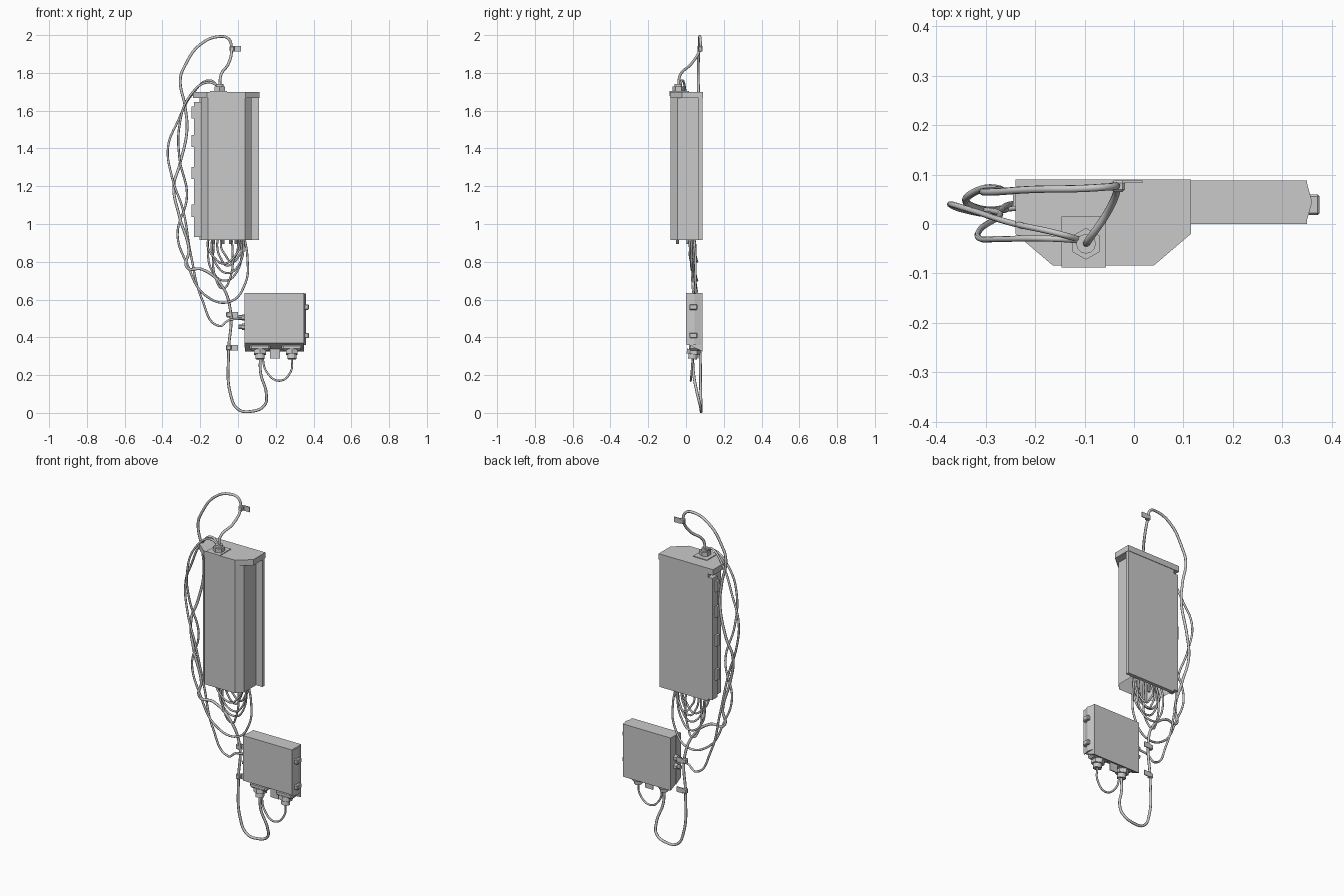
import bpy
import bmesh
import math
from mathutils import Vector

default = bpy.data.objects.get("Cube")
if default:
    bpy.data.objects.remove(default, do_unlink=True)


def material(name, value):
    mat = bpy.data.materials.new(name)
    mat.use_nodes = True
    colour = (value, value, value, 1)
    mat.diffuse_color = colour
    mat.node_tree.nodes["Principled BSDF"].inputs["Base Color"].default_value = colour
    return mat


light_grey = material("light grey", 0.59)


def finish(name, bm):
    bmesh.ops.recalc_face_normals(bm, faces=bm.faces)
    mesh = bpy.data.meshes.new(name)
    bm.to_mesh(mesh)
    bm.free()
    mesh.materials.append(light_grey)
    obj = bpy.data.objects.new(name, mesh)
    bpy.context.collection.objects.link(obj)


def box(name, x, y, z, bevel=0):
    """Box from (low, high) ranges on each axis."""
    bm = bmesh.new()
    bmesh.ops.create_cube(bm, size=1)
    for v in bm.verts:
        for axis, (low, high) in enumerate((x, y, z)):
            v.co[axis] = high if v.co[axis] > 0 else low
    if bevel:
        bmesh.ops.bevel(bm, geom=bm.edges[:], offset=bevel, segments=1, affect="EDGES")
    finish(name, bm)


def prism(name, outline, low, high, axis="z", open_bottom=False):
    """Extrude an outline along z (points are x, y) or x (points are y, z)."""
    bm = bmesh.new()
    place = (lambda a, b, c: (a, b, c)) if axis == "z" else (lambda a, b, c: (c, a, b))
    bottom = [bm.verts.new(place(a, b, low)) for a, b in outline]
    top = [bm.verts.new(place(a, b, high)) for a, b in outline]
    bm.faces.new(top)
    if not open_bottom:
        bm.faces.new(bottom)
    count = len(outline)
    for i in range(count):
        j = (i + 1) % count
        bm.faces.new((bottom[i], bottom[j], top[j], top[i]))
    finish(name, bm)


def mirrored(half, centre):
    """Complete a symmetric outline from its right half."""
    return ([(centre + x, y) for x, y in half]
            + [(centre - x, y) for x, y in reversed(half)])


def gland(name, start, direction, steps):
    """Stack of hexagonal nuts and collars; each step is radius, length, sides."""
    bm = bmesh.new()
    aim = Vector(direction).normalized()
    turn = aim.to_track_quat("Z", "Y").to_matrix().to_4x4()
    position = Vector(start)
    for radius, length, sides in steps:
        made = bmesh.ops.create_cone(bm, cap_ends=True, segments=sides,
                                     radius1=radius, radius2=radius, depth=length)
        bmesh.ops.transform(bm, matrix=turn, verts=made["verts"])
        bmesh.ops.translate(bm, vec=position + aim * length / 2, verts=made["verts"])
        position = position + aim * length
    finish(name, bm)


def cable(name, points, radius):
    """Smooth tube through points given in hundredths."""
    curve = bpy.data.curves.new(name, "CURVE")
    curve.dimensions = "3D"
    curve.bevel_depth = radius
    curve.bevel_resolution = 2
    curve.resolution_u = 8
    curve.use_fill_caps = True
    spline = curve.splines.new("BEZIER")
    spline.bezier_points.add(len(points) - 1)
    for knot, point in zip(spline.bezier_points, points):
        knot.co = Vector(point) / 100
        knot.handle_left_type = knot.handle_right_type = "AUTO"
    curve.materials.append(light_grey)
    obj = bpy.data.objects.new(name, curve)
    bpy.context.collection.objects.link(obj)
    bpy.ops.object.select_all(action="DESELECT")
    obj.select_set(True)
    bpy.context.view_layer.objects.active = obj
    bpy.ops.object.convert(target="MESH")
    bpy.ops.object.shade_smooth_by_angle(angle=math.radians(50))


# Tall cabinet: open-bottomed cover, back plate and overhanging cap
centre = -0.062
cover = mirrored([(0.133, 0.067), (0.133, -0.045), (0.098, -0.081)], centre)
prism("cabinet_cover", cover, 0.916, 1.67, open_bottom=True)
box("cabinet_back_plate", (-0.205, 0.112), (0.067, 0.087), (0.916, 1.67))
cap = mirrored([(0.177, 0.09), (0.177, -0.02), (0.102, -0.084)], centre)
prism("cabinet_cap", cap, 1.666, 1.7)

# Cable fitting on the cap
box("cap_bracket_top", (-0.147, -0.057), (-0.088, 0.015), (1.699, 1.704))
box("cap_bracket_lip", (-0.147, -0.057), (-0.088, -0.083), (1.677, 1.704))
gland("cap_gland", (-0.097, -0.04, 1.703), (0, 0, 1),
      [(0.032, 0.024, 6), (0.02, 0.014, 12)])

# Side rail flush with the back, carrying latches
box("side_rail", (-0.232, -0.195), (0.04, 0.087), (0.93, 1.645))
for z in (1.07, 1.27, 1.44, 1.59):
    box("side_latch", (-0.245, -0.215), (0.035, 0.062), (z - 0.032, z + 0.032))

# Sockets beneath the cabinet
for x, y in ((-0.04, -0.045), (-0.13, 0.01), (-0.08, 0.03), (-0.01, 0.02), (0.02, 0.04)):
    gland("cabinet_socket", (x, y, 0.94), (0, 0, -1), [(0.008, 0.045, 8)])

# Junction box: base, lid with sloping underside and pointed side rim
side = [(0.045, 0.635), (0.088, 0.635), (0.088, 0.325), (0.045, 0.345)]
prism("junction_base", side, 0.038, 0.35, axis="x")
lid = [(0, 0.635), (0.045, 0.635), (0.045, 0.345), (0, 0.37)]
prism("junction_lid", lid, 0.034, 0.35, axis="x")
prism("junction_side_rim", [(0.348, 0.002), (0.36, 0.045), (0.348, 0.088)], 0.36, 0.633)
for z in (0.41, 0.56):
    box("junction_latch", (0.35, 0.375), (0.018, 0.06), (z - 0.014, z + 0.014), 0.004)
box("junction_tab", (0.17, 0.222), (0.06, 0.066), (0.287, 0.35))

# Glands below and beside the junction box
for x in (0.117, 0.285):
    box("gland_block", (x - 0.055, x + 0.055), (0.015, 0.075), (0.33, 0.365), 0.01)
    gland("bottom_gland", (x, 0.042, 0.335), (0, -0.15, -1),
          [(0.036, 0.025, 6), (0.024, 0.025, 12)])
for z in (0.455, 0.505):
    gland("side_gland", (0.04, 0.045, z), (-1, 0, 0), [(0.017, 0.02, 6), (0.012, 0.018, 8)])

# Wall clips holding the long cable
for x, z in ((-0.013, 1.927), (-0.03, 0.52), (-0.03, 0.345)):
    box("wall_clip_tab", (x - 0.01, x + 0.03), (0.083, 0.088), (z - 0.015, z + 0.015))
    box("wall_clip_saddle", (x - 0.033, x - 0.005), (0.065, 0.088), (z - 0.015, z + 0.015), 0.005)

# Long cable from cap, down the side and into the junction box
cable("long_cable", [
    (-9.7, -4, 173), (-9, -3, 179), (-5, 3, 185), (-3.5, 7.5, 193), (-5, 7.5, 198),
    (-10, 7.2, 199.2), (-20, 7, 195), (-28, 6.5, 184), (-30.5, 6.5, 177), (-28, 6.8, 162),
    (-27, 7, 150), (-31, 7, 131), (-34, 5, 120), (-31, 3, 104), (-26, 3, 86),
    (-27, 3, 77), (-19, 4, 76), (-9, 5, 68), (-4, 7, 54), (-5, 7.5, 32),
    (-4, 7.8, 10), (0, 8, 2), (7, 8, 0.8), (14, 7.5, 4), (15, 6, 10), (12, 4, 21), (11.7, 3.5, 29)],
    0.0075)

# Two side cables looping out from the cap
cable("outer_side_cable", [
    (-10, -3.5, 172), (-15, -2, 176), (-24, 0, 169), (-32, 2.5, 154), (-37, 4, 141),
    (-35, 3, 125), (-29, 2, 107), (-25, 4, 84), (-19, 4, 60), (-10, 5, 46),
    (-5, 5, 49), (1, 4.5, 50)], 0.006)
cable("inner_side_cable", [
    (-9, -3.5, 172), (-16, -3, 175), (-26, -3, 167), (-31, -3, 152), (-31, -1, 135),
    (-27, 2, 115), (-32, 3, 94), (-27, 3, 79), (-17, 4, 62), (-4, 5, 59),
    (4, 5, 69), (5, 5, 82), (3, 4, 95)], 0.006)

# Hanging loops below the cabinet
for left, right, low, y in ((-16, 1, 79, 2), (-14, 3, 74, 3), (-11, 0, 78, 4),
                            (-16, 2, 70, 5), (-9, 3, 80, 5), (-13, -3, 66, 4.5)):
    middle = (left + right) / 2
    reach = (right - left) / 3
    cable("hanging_loop", [
        (left + 1, y - 1, 95), (left, y, 88), (middle - reach, y, low + 4), (middle, y + 1, low),
        (middle + reach, y, low + 4), (right, y, 88), (right - 1, y - 1, 95)], 0.0055)

# Short jumper between the bottom glands
cable("jumper_loop", [(13, 3.5, 29), (15, 3, 22), (22, 2.5, 17), (28, 3, 22), (28.5, 3.5, 29)],
      0.0055)
